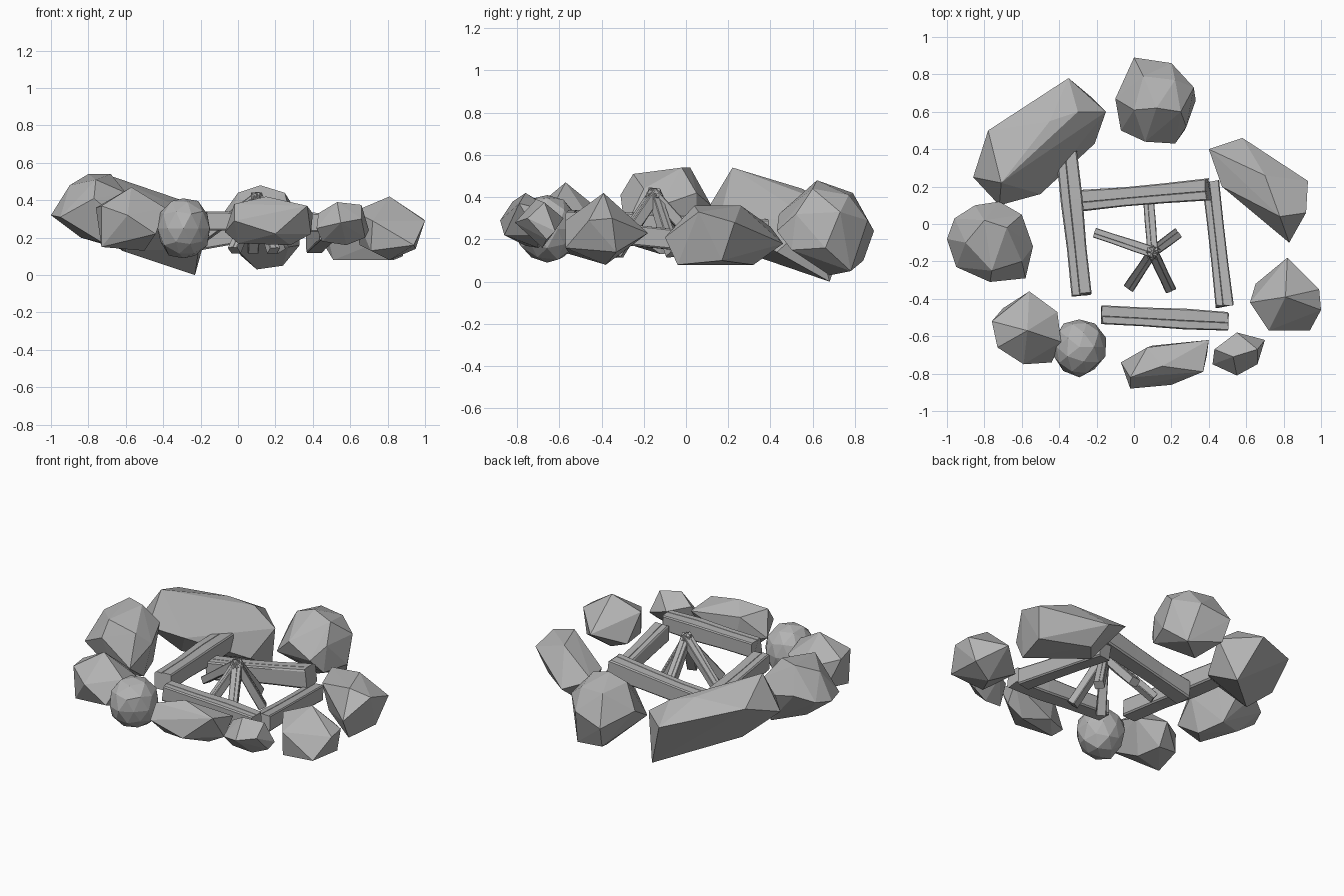
import bpy
import bmesh
import random
from mathutils import Vector

random.seed(4)

cube = bpy.data.objects.get("Cube")
if cube:
    bpy.data.objects.remove(cube, do_unlink=True)

# Single stone grey for everything
grey = bpy.data.materials.new("stone_grey")
grey.use_nodes = True
colour = (0.45, 0.45, 0.45, 1)
grey.diffuse_color = colour
grey.node_tree.nodes["Principled BSDF"].inputs["Base Color"].default_value = colour


def finish(name, bm):
    """Turn a bmesh into a flat-shaded grey object."""
    bmesh.ops.recalc_face_normals(bm, faces=bm.faces[:])
    mesh = bpy.data.meshes.new(name)
    bm.to_mesh(mesh)
    bm.free()
    mesh.materials.append(grey)
    obj = bpy.data.objects.new(name, mesh)
    bpy.context.collection.objects.link(obj)


def boulder(name, low, high, rough):
    """Roughened icosphere fitted into the box from low to high."""
    bm = bmesh.new()
    bmesh.ops.create_icosphere(bm, subdivisions=2, radius=1)
    for v in bm.verts:
        v.co *= 1 + random.uniform(-rough, rough)
    for axis in range(3):
        values = [v.co[axis] for v in bm.verts]
        least, span = min(values), max(values) - min(values)
        for v in bm.verts:
            part = (v.co[axis] - least) / span
            v.co[axis] = low[axis] + part * (high[axis] - low[axis])
    finish(name, bm)


def slab(name, corners):
    """Angular stone wrapped around a few corner points."""
    bm = bmesh.new()
    for corner in corners:
        bm.verts.new(corner)
    result = bmesh.ops.convex_hull(bm, input=bm.verts[:])
    unused = {g for g in result["geom_interior"] + result["geom_unused"]
              if isinstance(g, bmesh.types.BMVert)}
    bmesh.ops.delete(bm, geom=list(unused), context='VERTS')
    finish(name, bm)


def timber(name, start, end, width, height, rough=0.04):
    """Rough hewn beam: chamfered section with a fine split along the top."""
    start, end = Vector(start), Vector(end)
    along = (end - start).normalized()
    side = along.cross(Vector((0, 0, 1))).normalized()
    up = side.cross(along)
    profile = [(-.5, -.42), (-.42, -.5), (.44, -.5), (.5, -.42), (.5, .42), (.44, .5),
               (.1, .5), (.08, .47), (.06, .5), (-.44, .49), (-.5, .42)]
    bm = bmesh.new()
    rings = []
    for step in range(4):
        centre = start.lerp(end, step / 3)
        swell = 1 + random.uniform(-rough, rough) * 2
        ring = []
        for a, b in profile:
            slip = random.uniform(-rough, rough) * width * 2 if step in (0, 3) else 0
            ring.append(bm.verts.new(centre + side * a * width * swell
                                     + up * b * height * swell + along * slip))
        rings.append(ring)
    for near, far in zip(rings, rings[1:]):
        for i in range(len(profile)):
            j = (i + 1) % len(profile)
            bm.faces.new((near[i], near[j], far[j], far[i]))
    bm.faces.new(rings[0])
    bm.faces.new(rings[-1])
    finish(name, bm)


# Small stones at the front of the ring
boulder("front_small_stone", (-.43, -.82, .09), (-.15, -.51, .41), .06)
slab("front_left_stone", [
    (.43, -.67, .33), (.53, -.71, .39), (.66, -.67, .375), (.55, -.58, .3),
    (.7, -.62, .24), (.66, -.75, .3), (.55, -.81, .28), (.42, -.75, .25),
    (.45, -.7, .18), (.58, -.68, .16), (.68, -.66, .2)])

# Large rounded stones
slab("back_stone", [
    (.12, .62, .48), (0, .61, .44), (.25, .6, .44), (.05, .79, .42),
    (.22, .77, .41), (-.1, .67, .3), (0, .89, .24), (.2, .86, .29),
    (.32, .73, .33), (.33, .66, .16), (.28, .52, .32), (.22, .43, .24),
    (.06, .44, .32), (-.07, .5, .2), (.1, .68, .03), (.24, .78, .05),
    (.27, .5, .15), (.02, .84, .1)])
slab("right_stone", [
    (-1, -.08, .32), (-.96, .03, .34), (-.95, -.23, .31), (-.85, .1, .38),
    (-.72, .12, .36), (-.6, .05, .42), (-.54, -.12, .36), (-.58, -.29, .25),
    (-.77, -.31, .41), (-.9, -.1, .48), (-.8, .02, .54), (-.68, -.02, .54),
    (-.76, -.25, .51), (-.6, -.2, .44), (-.6, -.12, .13), (-.65, .05, .15),
    (-.84, -.05, .2), (-.72, -.25, .17)])

# Pointed stones
slab("front_right_stone", [
    (-.57, -.57, .47), (-.56, -.36, .3), (-.76, -.52, .36), (-.73, -.66, .37),
    (-.73, -.64, .15), (-.59, -.75, .32), (-.44, -.74, .22), (-.39, -.63, .36),
    (-.41, -.47, .32), (-.5, -.56, .13), (-.55, -.42, .15), (-.7, -.45, .18)])
slab("left_stone", [
    (.81, -.39, .42), (.82, -.18, .23), (.99, -.35, .3), (1, -.46, .29),
    (.94, -.57, .16), (.72, -.57, .29), (.71, -.55, .13), (.62, -.42, .34),
    (.65, -.32, .16), (.81, -.38, .08), (.95, -.33, .14)])

# Long stones
slab("back_right_long_stone", [
    (-.35, .78, .3), (-.15, .6, .29), (-.23, .68, 0), (-.21, .43, .14),
    (-.5, .16, .3), (-.71, .22, .54), (-.72, .1, .34), (-.86, .25, .34),
    (-.78, .5, .43), (-.45, .55, .44), (-.3, .6, .4), (-.62, .3, .13)])
slab("back_left_long_stone", [
    (.4, .4, .26), (.58, .46, .18), (.93, .23, .28), (.92, .06, .33),
    (.83, -.1, .21), (.47, .2, .25), (.7, .26, .36), (.78, .04, .36),
    (.83, -.04, .08), (.6, .32, .08), (.51, .21, .08), (.88, .17, .1)])
slab("front_long_stone", [
    (-.07, -.74, .23), (-.02, -.88, .29), (-.02, -.82, .38), (.07, -.66, .36),
    (.15, -.76, .42), (.4, -.62, .33), (.37, -.79, .37), (.2, -.86, .22),
    (.39, -.7, .22), (.28, -.7, .16), (0, -.76, .17), (.1, -.65, .2)])

# Square frame of logs, each leaning on the next
timber("right_log", (-.36, .38, .24), (-.28, -.38, .28), .11, .11)
timber("back_log", (-.28, .125, .18), (.395, .185, .28), .11, .115)
timber("left_log", (.41, .22, .17), (.485, -.44, .24), .095, .105)
timber("front_log", (-.17, -.485, .29), (.5, -.52, .28), .105, .105)

# Kindling sticks leaning together in the middle
feet = [(-.2, -.05, .19), (.08, .1, .13), (.22, -.06, .13),
        (.19, -.34, .13), (-.02, -.33, .13)]
hub = Vector((.1, -.15, .41))
for number, foot in enumerate(feet, 1):
    foot = Vector(foot)
    tip = hub + (hub - foot).normalized() * .02
    timber(f"kindling_stick_{number}", foot, tip, .056, .05)
